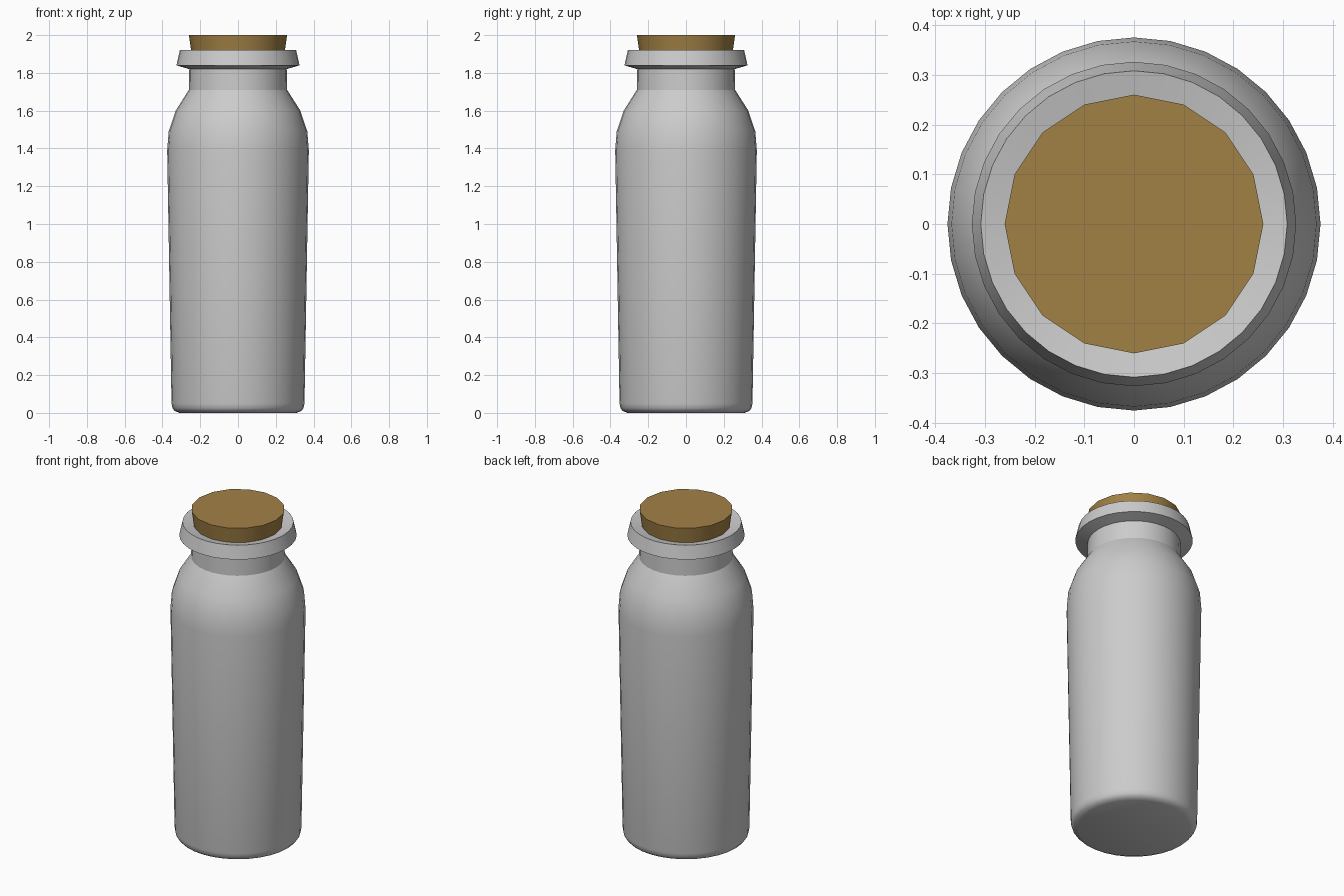
import bpy
import bmesh
import math

cube = bpy.data.objects.get("Cube")
if cube:
    bpy.data.objects.remove(cube, do_unlink=True)


def make_material(name, rgb):
    mat = bpy.data.materials.new(name)
    mat.use_nodes = True
    mat.diffuse_color = (*rgb, 1)
    mat.node_tree.nodes["Principled BSDF"].inputs["Base Color"].default_value = (*rgb, 1)
    return mat


def lathe(name, profile, sides, mat, sharp_angle):
    """Revolve a (radius, height) profile around z and cap both ends."""
    bm = bmesh.new()
    rings = []
    for r, z in profile:
        angles = [math.tau * i / sides for i in range(sides)]
        rings.append([bm.verts.new((r * math.cos(a), r * math.sin(a), z)) for a in angles])
    for low, high in zip(rings, rings[1:]):
        for i in range(sides):
            j = (i + 1) % sides
            bm.faces.new((low[i], low[j], high[j], high[i]))
    bm.faces.new(rings[0][::-1])
    bm.faces.new(rings[-1])
    mesh = bpy.data.meshes.new(name)
    bm.to_mesh(mesh)
    bm.free()
    mesh.materials.append(mat)
    obj = bpy.data.objects.new(name, mesh)
    bpy.context.collection.objects.link(obj)
    bpy.ops.object.select_all(action="DESELECT")
    obj.select_set(True)
    bpy.context.view_layer.objects.active = obj
    bpy.ops.object.shade_smooth_by_angle(angle=math.radians(sharp_angle))
    return obj


glass = make_material("pale grey glass", (0.6, 0.6, 0.6))
cork = make_material("brown cork", (0.36, 0.22, 0.06))

# Bottle: rounded base, tapered body, shoulder, neck, flared lip and mouth
bottle_profile = [
    (0.31, 0.0), (0.335, 0.01), (0.347, 0.025), (0.352, 0.05),
    (0.375, 1.39), (0.367, 1.49), (0.33, 1.6), (0.26, 1.71),
    (0.258, 1.82), (0.326, 1.84), (0.308, 1.92),
    (0.238, 1.905), (0.235, 1.75),
]
lathe("bottle", bottle_profile, 32, glass, 31)

# Stopper: tapered plug seated in the mouth
lathe("cork_stopper", [(0.225, 1.76), (0.26, 2.0)], 16, cork, 30)
